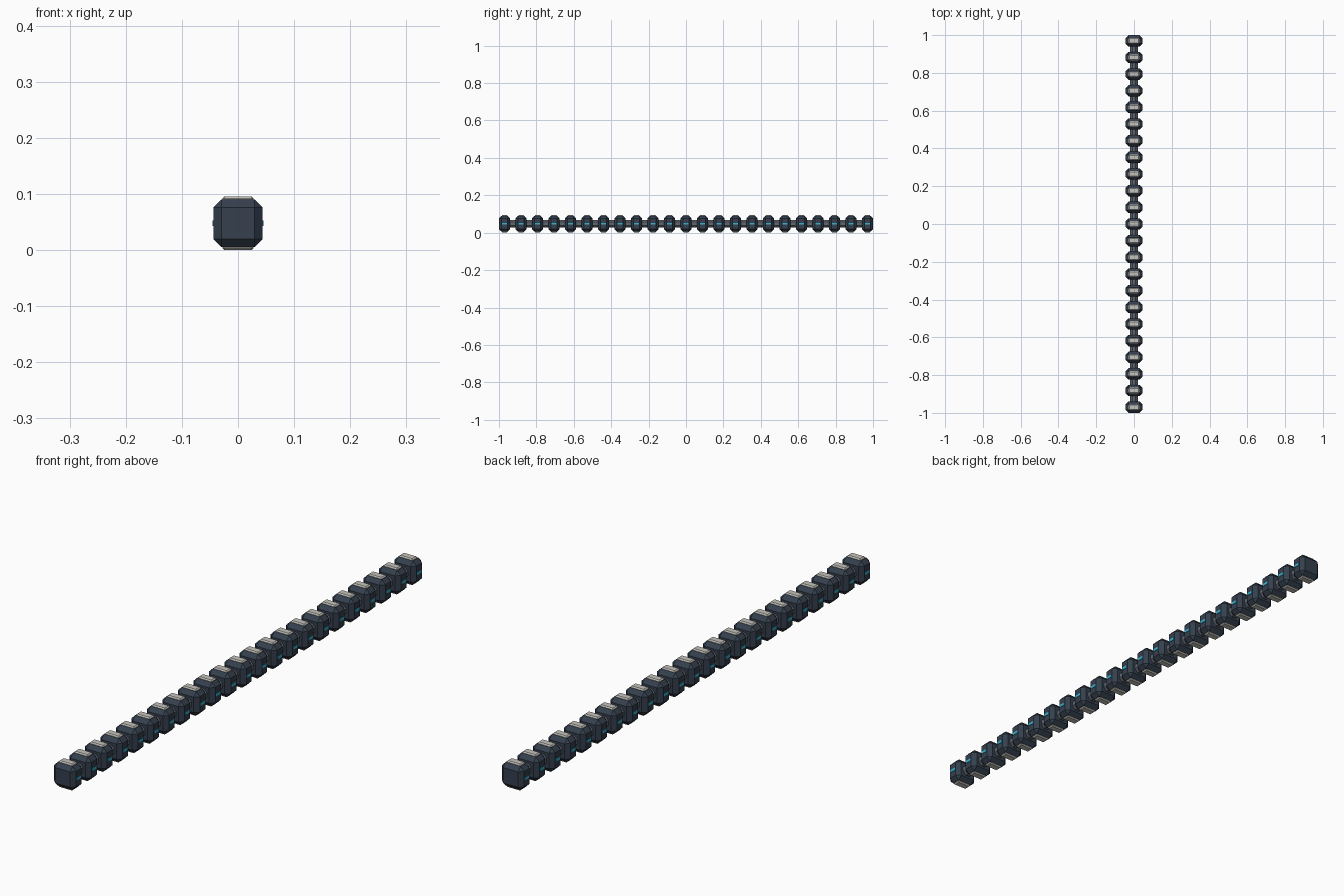
import bpy, bmesh, math
from mathutils import Matrix

if "Cube" in bpy.data.objects:
    bpy.data.objects.remove(bpy.data.objects["Cube"])

COUNT = 23
HALF = 0.03
PITCH = 2 * (1 - HALF) / (COUNT - 1)
ZC = 0.0478


def material(name, rgb):
    m = bpy.data.materials.new(name)
    m.diffuse_color = (*rgb, 1)
    m.use_nodes = True
    m.node_tree.nodes["Principled BSDF"].inputs["Base Color"].default_value = m.diffuse_color
    return m


shell = material("dark_shell", (0.035, 0.05, 0.075))
pad = material("pale_pad", (0.55, 0.54, 0.50))
glow = material("cyan_light", (0.04, 0.45, 0.65))
metal = material("joint_grey", (0.12, 0.14, 0.17))


def finish(bm, name, mat):
    me = bpy.data.meshes.new(name)
    bm.to_mesh(me)
    bm.free()
    me.materials.append(mat)
    return me


def box_mesh(name, size, bevel, mat):
    bm = bmesh.new()
    bmesh.ops.create_cube(bm, size=1, matrix=Matrix.Diagonal((*size, 1)))
    if bevel:
        bmesh.ops.bevel(bm, geom=bm.edges[:], offset=bevel, segments=1,
                        affect='EDGES', profile=0.5)
    return finish(bm, name, mat)


def tube_mesh(name, radius, length, mat):
    bm = bmesh.new()
    rot = Matrix.Rotation(math.pi / 2, 4, 'X') @ Matrix.Rotation(math.pi / 8, 4, 'Z')
    bmesh.ops.create_cone(bm, cap_ends=True, segments=8, radius1=radius,
                          radius2=radius, depth=length, matrix=rot)
    return finish(bm, name, mat)


def place(name, mesh, loc):
    ob = bpy.data.objects.new(name, mesh)
    ob.location = loc
    bpy.context.collection.objects.link(ob)


body = box_mesh("segment_body", (0.088, 2 * HALF, 0.085), 0.0145, shell)
plate = box_mesh("grip_pad", (0.056, 0.030, 0.010), 0.004, pad)
strip = box_mesh("side_light", (0.004, 0.026, 0.010), 0, glow)
joint = tube_mesh("joint", 0.022, PITCH - 0.04, metal)

for i in range(COUNT):
    y = -1 + HALF + i * PITCH
    place("segment_body", body, (0, y, ZC))
    # grip pads above and below, lights left and right
    for s in (-1, 1):
        place("grip_pad", plate, (0, y, ZC + s * 0.0428))
        place("side_light", strip, (s * 0.0435, y, ZC))
    # coupling to the next segment
    if i < COUNT - 1:
        place("joint", joint, (0, y + PITCH / 2, ZC))
